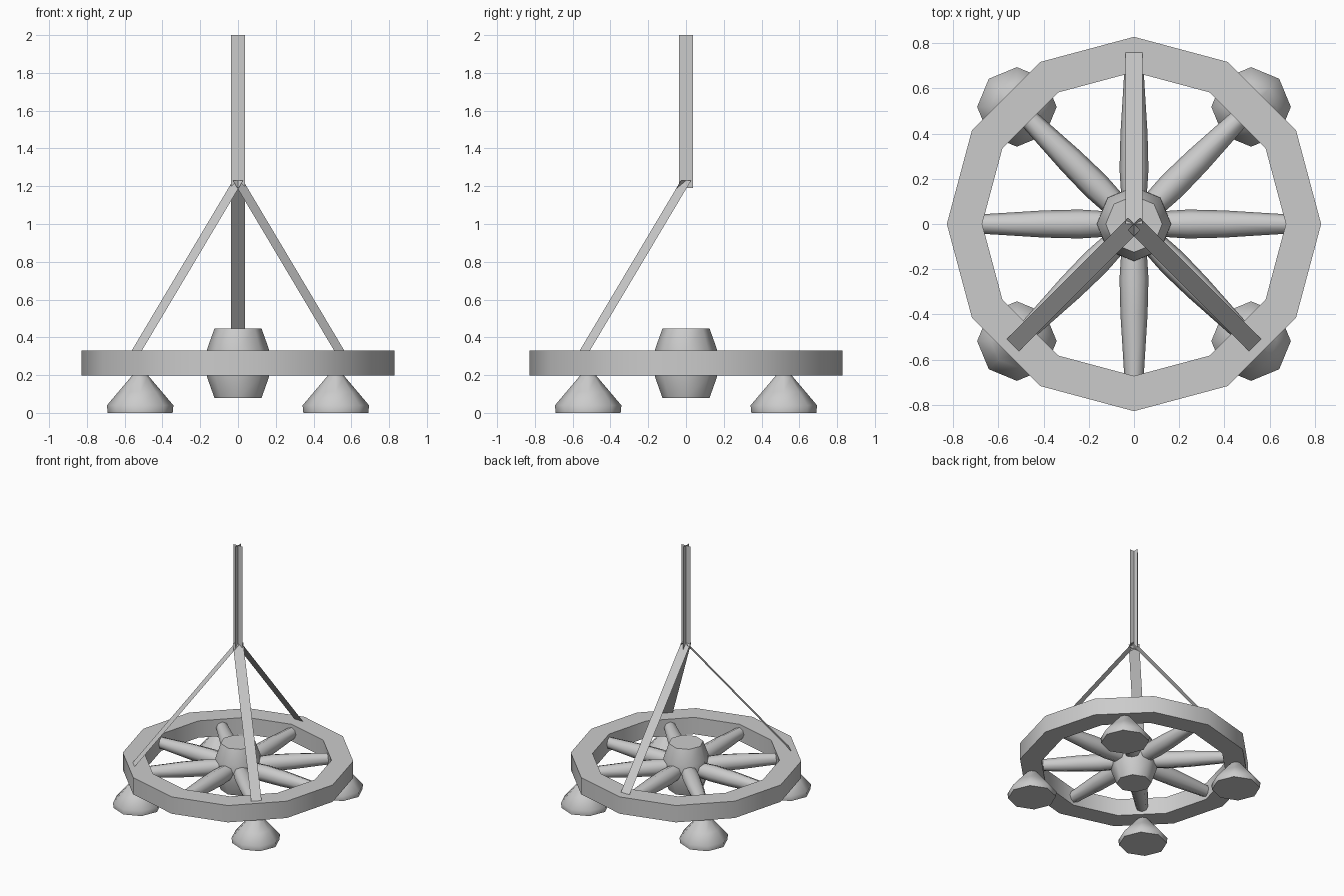
import bpy, bmesh
from math import pi, cos, sin, radians
from mathutils import Matrix, Vector

if "Cube" in bpy.data.objects:
    bpy.data.objects.remove(bpy.data.objects["Cube"])

MID_Z = 0.263   # height of the wheel's centre plane


def finish(name, bm, smooth=True):
    bmesh.ops.recalc_face_normals(bm, faces=bm.faces)
    mesh = bpy.data.meshes.new(name)
    bm.to_mesh(mesh)
    bm.free()
    obj = bpy.data.objects.new(name, mesh)
    bpy.context.collection.objects.link(obj)
    if smooth:
        bpy.ops.object.select_all(action='DESELECT')
        bpy.context.view_layer.objects.active = obj
        obj.select_set(True)
        bpy.ops.object.shade_smooth_by_angle(angle=radians(50))
    return obj


def lathe(name, profile, sides, matrix=Matrix(), closed=False):
    """Spin (radius, height) points around z; open profiles get end caps."""
    bm = bmesh.new()
    rings = [[bm.verts.new((r * cos(2 * pi * i / sides), r * sin(2 * pi * i / sides), z))
              for i in range(sides)] for r, z in profile]
    pairs = list(zip(rings, rings[1:]))
    if closed:
        pairs.append((rings[-1], rings[0]))
    else:
        bm.faces.new(rings[0])
        bm.faces.new(rings[-1])
    for a, b in pairs:
        for i in range(sides):
            j = (i + 1) % sides
            bm.faces.new((a[i], a[j], b[j], b[i]))
    bm.transform(matrix)
    return finish(name, bm)


def strip(name, start, end, side):
    """Single flat band between two points."""
    bm = bmesh.new()
    s, e, w = Vector(start), Vector(end), Vector(side) * 0.038
    bm.faces.new([bm.verts.new(p) for p in (s - w, e - w, e + w, s + w)])
    return finish(name, bm, smooth=False)


# Twelve-sided wheel rim
lathe("wheel_rim", [(0.828, 0.197), (0.828, 0.33), (0.672, 0.33), (0.672, 0.197)], 12, closed=True)

# Hub
lathe("wheel_hub", [(0.125, 0.08), (0.164, 0.19), (0.166, MID_Z), (0.164, 0.336), (0.125, 0.446)], 8)

# Spokes, slightly swollen near the hub
spoke = [(0.055, 0.1), (0.064, 0.24), (0.06, 0.4), (0.042, 0.69)]
for k in range(8):
    place = (Matrix.Translation((0, 0, MID_Z)) @ Matrix.Rotation(k * pi / 4, 4, 'Z')
             @ Matrix.Rotation(pi / 2, 4, 'Y'))
    lathe(f"spoke_{k + 1}", spoke, 8, place)

# Lamp shades under the rim
shade = [(0.172, 0), (0.176, 0.04), (0.115, 0.112), (0.053, 0.185), (0.04, 0.2)]
for sx in (-1, 1):
    for sy in (-1, 1):
        lathe(f"lamp_shade_{'left' if sx < 0 else 'right'}_{'front' if sy < 0 else 'back'}",
              shade, 8, Matrix.Translation((sx * 0.518, sy * 0.518, 0)))

# Three flat support chains down to the rim
for name, deg in (("back", 90), ("left", 225), ("right", 315)):
    a = radians(deg)
    strip(f"support_chain_{name}", (0, 0, 1.23), (0.762 * cos(a), 0.762 * sin(a), 0.325),
          (-sin(a), cos(a), 0))

# Hanging chain: two crossed bands
strip("hanging_chain_a", (0, 0, 2), (0, 0, 1.19), (1, 0, 0))
strip("hanging_chain_b", (0, 0, 2), (0, 0, 1.19), (0, 1, 0))
